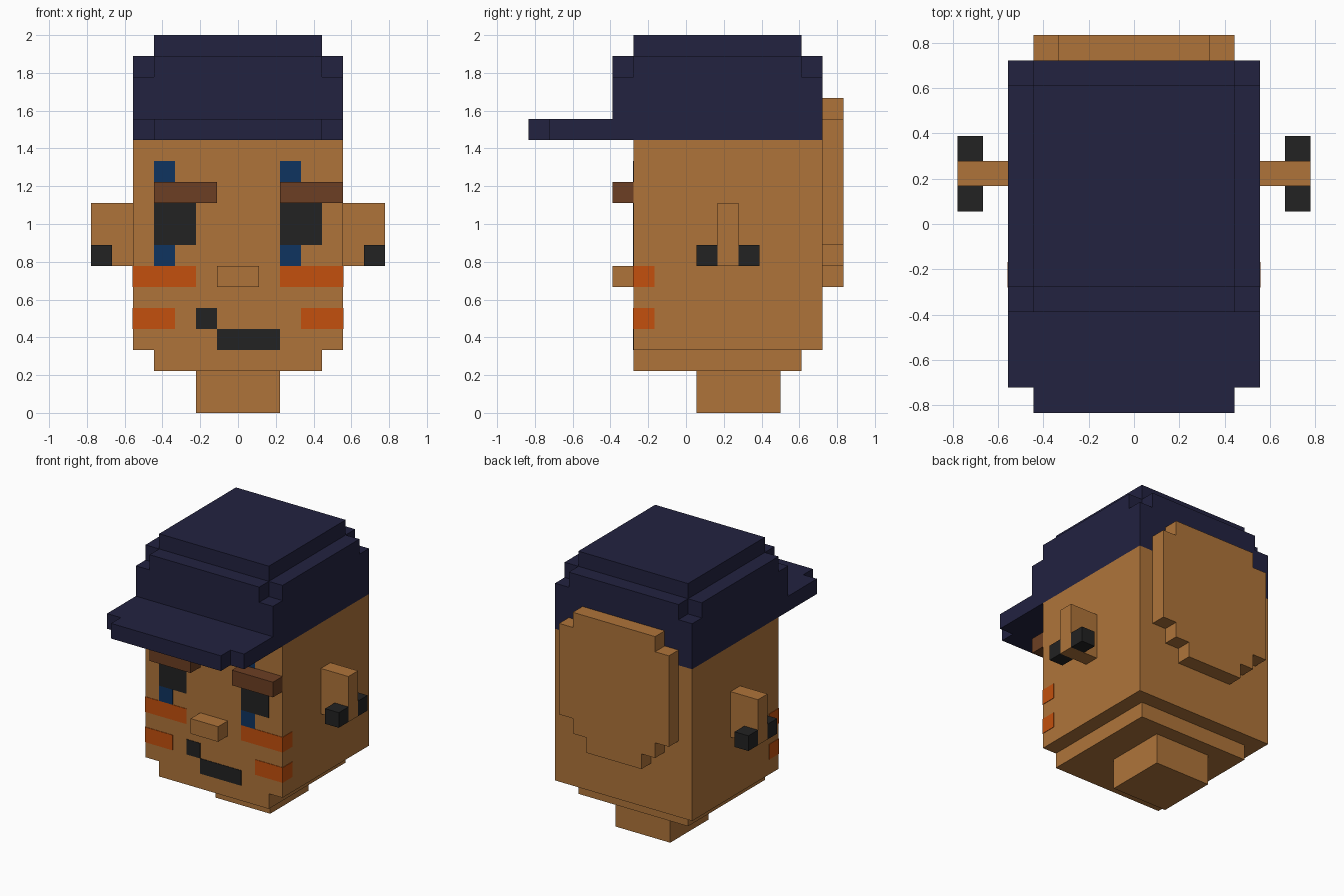
import bpy
import bmesh
from mathutils import Vector

U = 1 / 9        # size of one block
THIN = 0.03      # thickness of painted plates, in blocks

cube = bpy.data.objects.get("Cube")
if cube:
    bpy.data.objects.remove(cube, do_unlink=True)


def linear(c):
    c /= 255
    return c / 12.92 if c <= 0.04045 else ((c + 0.055) / 1.055) ** 2.4


def material(name, *rgb):
    mat = bpy.data.materials.new(name)
    color = [linear(c) for c in rgb] + [1]
    mat.diffuse_color = color
    mat.use_nodes = True
    node = next(n for n in mat.node_tree.nodes if n.type == "BSDF_PRINCIPLED")
    node.inputs["Base Color"].default_value = color
    return mat


skin = material("skin tan", 175, 116, 58)
navy = material("cap navy", 34, 34, 64)
black = material("soft black", 34, 34, 34)
orange = material("cheek orange", 195, 80, 13)
blue = material("eye blue", 15, 52, 96)
brown = material("brow brown", 108, 63, 35)


def prism(name, mat, outline, low, high, upright=False):
    """Extrude an outline along z, or along y when upright."""
    bm = bmesh.new()
    place = (lambda a, b: (a, low, b)) if upright else (lambda a, b: (a, b, low))
    face = bm.faces.new([bm.verts.new(place(a, b)) for a, b in outline])
    grown = bmesh.ops.extrude_face_region(bm, geom=[face])["geom"]
    offset = Vector((0, high - low, 0) if upright else (0, 0, high - low))
    bmesh.ops.translate(bm, vec=offset,
                        verts=[v for v in grown if isinstance(v, bmesh.types.BMVert)])
    bmesh.ops.recalc_face_normals(bm, faces=bm.faces)
    bmesh.ops.scale(bm, vec=(U, U, U), verts=bm.verts)
    mesh = bpy.data.meshes.new(name)
    bm.to_mesh(mesh)
    bm.free()
    mesh.materials.append(mat)
    obj = bpy.data.objects.new(name, mesh)
    bpy.context.collection.objects.link(obj)
    return obj


def box(name, mat, x, y, z):
    (x0, x1), (y0, y1) = x, y
    return prism(name, mat, [(x0, y0), (x1, y0), (x1, y1), (x0, y1)], *z)


def mirrored(half):
    """Complete a right-hand half outline across the centre line."""
    return half + [(-a, b) for a, b in reversed(half)]


FRONT, BACK = -2.5, 6.5

# Head, chin and neck
box("head", skin, (-5, 5), (FRONT, BACK), (3, 13))
box("chin", skin, (-4, 4), (FRONT, BACK - 1), (2, 3))
box("neck", skin, (-2, 2), (0.5, 4.5), (0, 2))
box("nose", skin, (-1, 1), (FRONT - 1, FRONT), (6, 7))

# Stepped panel on the back of the head
prism("back_panel", skin,
      mirrored([(2, 6), (2, 7), (3, 7), (3, 8), (4, 8), (4, 14), (3, 14), (3, 15)]),
      BACK, BACK + 1, upright=True)

# Cap: straight band, notched shoulder, top and brim
box("cap_band", navy, (-5, 5), (FRONT - 1, BACK), (13, 16))
prism("cap_shoulder", navy,
      mirrored([(4, -3.5), (4, FRONT), (5, FRONT), (5, 5.5), (4, 5.5), (4, BACK)]), 16, 17)
box("cap_top", navy, (-4, 4), (FRONT, BACK - 1), (17, 18))
prism("cap_brim", navy,
      mirrored([(4, -7.5), (4, -6.5), (5, -6.5), (5, -3.5)]), 13, 14)

# Ears, earrings and wraparound cheek stripes
for side, s in (("left", 1), ("right", -1)):
    def span(a, b):
        return tuple(sorted((s * a, s * b)))
    box(side + "_ear", skin, span(5, 7), (1.5, 2.5), (7, 10))
    box(side + "_earring_front", black, span(6, 7), (0.5, 1.5), (7, 8))
    box(side + "_earring_back", black, span(6, 7), (2.5, 3.5), (7, 8))
    for label, inner, z in (("upper", 2, 6), ("lower", 3, 4)):
        box(f"{side}_{label}_cheek_stripe", orange, span(inner, 5 + THIN),
            (FRONT - THIN, FRONT + 1), (z, z + 1))

# Eyes and brows, each set starting at its own column
for side, x, brow in (("left", 2, 2), ("right", -4, -4)):
    skin_y = (FRONT - THIN, FRONT)
    box(side + "_eye", black, (x, x + 2), skin_y, (8, 10))
    box(side + "_eye_mark_lower", blue, (x, x + 1), skin_y, (7, 8))
    box(side + "_eye_mark_upper", blue, (x, x + 1), skin_y, (11, 12))
    box(side + "_brow", brown, (brow, brow + 3), (FRONT - 1, FRONT), (10, 11))

# Crooked mouth
box("mouth", black, (-1, 2), (FRONT - THIN, FRONT), (3, 4))
box("mouth_corner", black, (-2, -1), (FRONT - THIN, FRONT), (4, 5))
